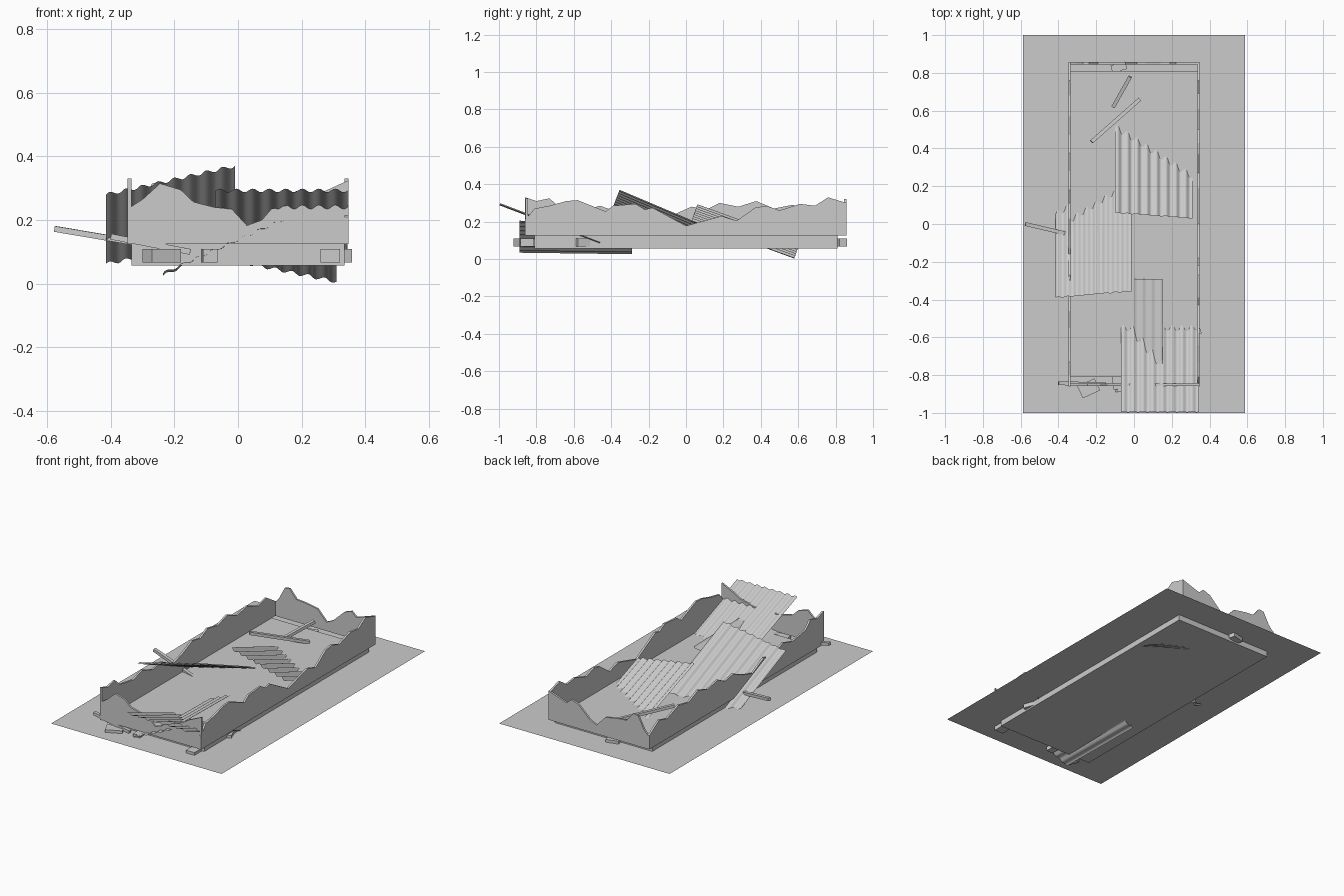
import bpy, bmesh, math
from mathutils import Vector, Matrix

if "Cube" in bpy.data.objects:
    bpy.data.objects.remove(bpy.data.objects["Cube"])

grey = bpy.data.materials.new("weathered_grey")
grey.diffuse_color = (0.6, 0.6, 0.6, 1)
grey.use_nodes = True
grey.node_tree.nodes["Principled BSDF"].inputs["Base Color"].default_value = grey.diffuse_color


def finish(bm, name):
    bmesh.ops.recalc_face_normals(bm, faces=bm.faces)
    me = bpy.data.meshes.new(name)
    bm.to_mesh(me)
    bm.free()
    me.materials.append(grey)
    ob = bpy.data.objects.new(name, me)
    bpy.context.collection.objects.link(ob)
    return ob


def box(name, centre, size, rot=0):
    bm = bmesh.new()
    bmesh.ops.create_cube(bm, size=1)
    m = Matrix.Translation(centre) @ Matrix.Rotation(math.radians(rot), 4, 'Z')
    bm.transform(m @ Matrix.Diagonal((*size, 1)))
    return finish(bm, name)


def beam(name, a, b, width=0.02, height=0.018):
    a, b = Vector(a), Vector(b)
    ob = box(name, (0, 0, 0), (width, (b - a).length, height))
    ob.matrix_world = Matrix.Translation((a + b) / 2) @ (b - a).to_track_quat('Y', 'Z').to_matrix().to_4x4()
    return ob


def broken_wall(name, profile, place, thick=0.012, base=0.125):
    """Thin wall with a ragged top; place(t, depth, z) gives the position."""
    bm = bmesh.new()
    rows = [[bm.verts.new(place(t, d, h)) for d in (0, thick) for h in (base, z)]
            for t, z in profile]
    for p, q in zip(rows, rows[1:]):
        for i, j in ((0, 1), (1, 3), (3, 2), (2, 0)):
            bm.faces.new((p[i], p[j], q[j], q[i]))
    for r in (rows[0], rows[-1]):
        bm.faces.new((r[0], r[1], r[3], r[2]))
    return finish(bm, name)


def corrugated(name, a, b, c, d, waves, amp=0.006, segs=8):
    """Wavy sheet; ridges run from edge a-b to edge d-c."""
    a, b, c, d = map(Vector, (a, b, c, d))
    n = (b - a).cross(d - a).normalized()
    bm = bmesh.new()
    rows = []
    for i in range(waves * segs + 1):
        t = i / (waves * segs)
        off = n * amp * math.sin(t * waves * math.tau)
        rows.append([bm.verts.new(a.lerp(b, t) + off), bm.verts.new(d.lerp(c, t) + off)])
    for p, q in zip(rows, rows[1:]):
        bm.faces.new((p[0], q[0], q[1], p[1]))
    me = finish(bm, name)
    for f in me.data.polygons:
        f.use_smooth = True
    return me


# Ground sheet and floor slab
bm = bmesh.new()
bmesh.ops.create_grid(bm, x_segments=1, y_segments=1, size=1)
bm.transform(Matrix.Translation((0, 0, 0.092)) @ Matrix.Diagonal((0.587, 1, 1, 1)))
finish(bm, "ground_sheet")
box("floor_slab", (0, 0, 0.091), (0.67, 1.62, 0.068))

# Ragged walls
front = [(-.347, .235), (-.30, .265), (-.245, .315), (-.18, .295), (-.14, .257), (-.074, .24),
         (-.02, .235), (.028, .183), (.075, .2), (.105, .235), (.22, .26), (.26, .285), (.347, .325)]
back = [(-.347, .2), (-.31, .24), (-.27, .315), (-.237, .32), (-.19, .265), (-.13, .26), (-.045, .245),
        (.017, .18), (.06, .2), (.14, .275), (.19, .293), (.223, .264), (.347, .305)]
right = [(-.86, .21), (-.81, .27), (-.73, .285), (-.64, .31), (-.58, .315), (-.43, .255), (-.39, .285),
         (-.27, .295), (-.22, .265), (-.18, .275), (0, .178), (.19, .23), (.27, .205), (.37, .275),
         (.43, .285), (.5, .26), (.61, .295), (.69, .285), (.76, .33), (.857, .3)]
left = [(-.86, .33), (-.8, .31), (-.73, .325), (-.68, .28), (-.55, .26), (-.46, .285), (-.36, .25),
        (-.27, .265), (-.16, .21), (-.06, .24), (.03, .28), (.11, .265), (.18, .3), (.28, .28),
        (.376, .31), (.47, .27), (.57, .29), (.68, .25), (.76, .27), (.857, .21)]
broken_wall("front_wall", front, lambda t, d, z: (t, -.857 + d, z))
broken_wall("back_wall", back, lambda t, d, z: (t, .857 - d, z))
broken_wall("right_wall", right, lambda t, d, z: (.347 - d, t, z))
broken_wall("left_wall", left, lambda t, d, z: (-.347 + d, t, z))

# Fallen corrugated roof sheets
corrugated("left_roof_sheet", (-.415, -.39, .28), (-.01, -.355, .37), (-.01, .19, .14), (-.415, .12, .062), 8)
corrugated("middle_roof_sheet", (-.1, .06, .29), (.31, .03, .205), (.31, .58, .006), (-.1, .61, .09), 8)
corrugated("front_roof_sheet", (-.07, -.995, .293), (.345, -.995, .293), (.345, -.46, .09), (-.07, -.46, .09), 8)
corrugated("sunken_roof_sheet", (-.235, -.89, .034), (.15, -.89, .205), (.15, -.29, .195), (-.235, -.29, .026), 8, 0.004)

# Loose beams
beam("short_beam", (-.11, .62, .135), (-.02, .78, .2))
beam("long_beam", (-.225, .435, .205), (.03, .66, .13))
beam("side_beam", (-.575, 0, .172), (-.15, -.1, .1))
beam("front_beam", (-.4, -.843, .148), (-.15, -.848, .1))

# Scattered bricks
for i, (x, y, rot, w) in enumerate(((-.24, -.87, 25, .1), (-.09, -.84, 5, .045), (.29, -.85, 0, .06),
                                    (-.08, .83, 15, .08), (.335, -.55, 20, .025))):
    box("brick_%d" % (i + 1), (x, y, .088), (w, .07 if y < 0 else .04, .042), rot)
